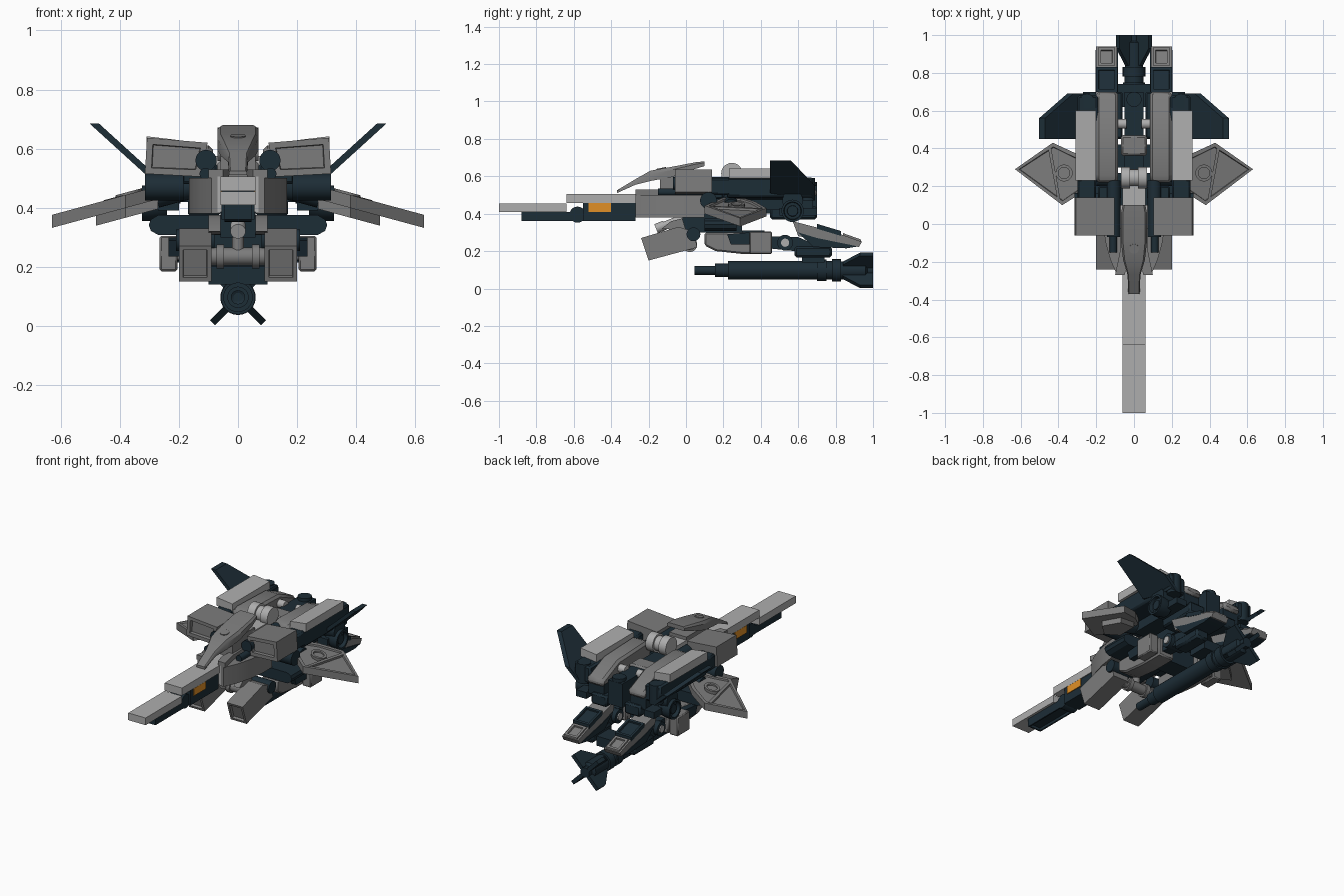
import bpy, bmesh, math
from mathutils import Vector, Matrix

if "Cube" in bpy.data.objects:
    bpy.data.objects.remove(bpy.data.objects["Cube"])


def mat(name, c):
    m = bpy.data.materials.new(name)
    m.diffuse_color = (*c, 1)
    m.use_nodes = True
    m.node_tree.nodes["Principled BSDF"].inputs["Base Color"].default_value = m.diffuse_color
    return m


DARK = mat("dark_blue", (0.012, 0.026, 0.037))
ORANGE = mat("orange", (0.75, 0.28, 0.02))
LIGHT = mat("light_grey", (0.42, 0.42, 0.42))
MID = mat("mid_grey", (0.2, 0.2, 0.2))


def finish(name, bm, m=MID, mirror=False, inset=None, bevel=0, fn=None):
    """Optional shear, recessed panel, edge bevel and mirror, then link."""
    if fn:
        for v in bm.verts:
            v.co = fn(v.co.copy())
    bmesh.ops.recalc_face_normals(bm, faces=bm.faces)
    bm.normal_update()
    if inset:
        d, t, depth = inset
        f = max(bm.faces, key=lambda f: f.normal.dot(Vector(d)))
        bmesh.ops.inset_individual(bm, faces=[f], thickness=t, depth=0)
        bmesh.ops.inset_individual(bm, faces=[f], thickness=0.003, depth=-depth)
    for f in bm.faces:
        f.smooth = True
    for e in bm.edges:
        e.smooth = e.calc_face_angle(0) < 0.5
    me = bpy.data.meshes.new(name)
    bm.to_mesh(me)
    bm.free()
    ob = bpy.data.objects.new(name, me)
    bpy.context.collection.objects.link(ob)
    me.materials.append(m)
    if bevel:
        b = ob.modifiers.new("bevel", 'BEVEL')
        b.width, b.segments = bevel, 1
    if mirror:
        ob.modifiers.new("mirror", 'MIRROR')
    return ob


def rings(bm, loops):
    """Skin a list of closed rings and cap both ends."""
    vs = [[bm.verts.new(p) for p in r] for r in loops]
    n = len(vs[0])
    for a, b in zip(vs, vs[1:]):
        for i in range(n):
            bm.faces.new((a[i], a[(i + 1) % n], b[(i + 1) % n], b[i]))
    bm.faces.new(vs[0])
    bm.faces.new(vs[-1])


def prism(name, axis, pts, a, b, m=MID, mirror=False, **k):
    put = {'x': lambda p, t: (t, p[0], p[1]), 'y': lambda p, t: (p[0], t, p[1]),
           'z': lambda p, t: (p[0], p[1], t)}[axis]
    bm = bmesh.new()
    rings(bm, [[put(p, t) for p in pts] for t in (a, b)])
    return finish(name, bm, m, mirror, **k)


def box(name, x, y, z, m=MID, mirror=False, **k):
    return prism(name, 'z', [(x[0], y[0]), (x[1], y[0]), (x[1], y[1]), (x[0], y[1])],
                 z[0], z[1], m, mirror, **k)


def lathe(name, p, axis, prof, m=MID, mirror=False, n=20, **k):
    """Turned part: prof is (distance along axis, radius)."""
    q = Vector(axis).to_track_quat('Z', 'Y')
    bm = bmesh.new()
    rings(bm, [[Vector(p) + q @ Vector((r * math.cos(i * math.tau / n), r * math.sin(i * math.tau / n), t))
                for i in range(n)] for t, r in prof])
    return finish(name, bm, m, mirror, **k)


def rod(name, p, axis, length, r, m=MID, mirror=False, **k):
    return lathe(name, p, axis, [(-length / 2, r), (length / 2, r)], m, mirror, **k)


def loft(name, secs, m=MID, **k):
    """Chamfered hull from (y, half width, bottom, top) sections."""
    bm = bmesh.new()
    rings(bm, [[(-w, y, b), (w, y, b), (w, y, b + .7 * (t - b)), (.85 * w, y, t), (-.85 * w, y, t),
                (-w, y, b + .7 * (t - b))] for y, w, b, t in secs])
    return finish(name, bm, m, **k)


# nose blade
box("nose_tip", (-.06, .06), (-1, -.64), (.41, .455), LIGHT)
box("nose_top", (-.06, .06), (-.64, -.27), (.457, .505), LIGHT)
box("nose_tip_underside", (-.045, .045), (-.88, -.55), (.36, .41), DARK, inset=((0, 0, -1), .012, .015))
rod("nose_hinge", (0, -.58, .395), (1, 0, 0), .09, .043, DARK)
box("nose_block", (-.055, .055), (-.55, -.27), (.36, .457), DARK)
box("nose_light", (-.06, .06), (-.52, -.40), (.41, .456), ORANGE)

# central body and cheek panels
box("body_core", (-.07, .07), (-.27, .1), (.385, .505), LIGHT)
prism("cheek_panel", 'z', [(.06, -.27), (.09, -.27), (.125, -.19), (.15, -.1), (.165, 0), (.165, .1), (.06, .1)],
      .38, .5, MID, True)
box("spine", (-.05, .05), (.05, .7), (.40, .55), DARK)
box("body_underside", (-.06, .06), (-.02, .3), (.3, .4), DARK)
rod("spine_cap", (0, .66, .555), (0, 0, 1), .03, .04, DARK)
box("spine_block", (-.07, .07), (.36, .47), (.45, .56), bevel=.012)
rod("spine_roller", (.062, .53, .55), (1, 0, 0), .045, .025, LIGHT, True)
rod("neck_drum", (.045, .245, .615), (1, 0, 0), .05, .057, LIGHT, True)
rod("neck_axle", (0, .245, .615), (1, 0, 0), .06, .045, LIGHT)
box("neck_bridge", (-.06, .06), (.06, .24), (.5, .59), LIGHT)
rod("cable", (.11, -.02, .515), (0, 1, 0), .26, .02, DARK, True)
box("cable_clamp", (.07, .19), (.13, .2), (.48, .55), DARK, True, bevel=.008)

# beak shaped canopy
loft("canopy", [(-.37, .03, .51, .525), (-.27, .034, .555, .585), (-.19, .058, .575, .63),
                (-.08, .07, .595, .65), (.05, .07, .64, .675), (.10, .06, .655, .68)])
box("canopy_base", (-.06, .06), (-.14, .08), (.5, .61))
prism("canopy_fork", 'z', [(.03, -.2), (.05, -.27), (.1, -.27), (.075, -.15), (.07, -.02), (.045, -.02)],
      .5, .53, MID, True)
rod("canopy_eye", (0, -.13, .635), (0, -.2, 1), .02, .026)

# shoulders
prism("shoulder_block", 'y', [(.125, .505), (.315, .515), (.308, .637), (.103, .62)], -.06, .14, MID, True,
      inset=((0, -1, 0), .03, .02))
rod("shoulder_joint", (.108, .08, .56), (0, 1, 0), .3, .036, DARK, True)
box("shoulder_link", (.2, .3), (.12, .28), (.5, .59), DARK, True, bevel=.01)
rod("side_hub", (.25, .12, .47), (1, 0, 0), .13, .045, DARK, True)

# back panels and rails
tilt = lambda v: v + Vector((0, 0, .12 * (v.x - .31)))
box("back_panel", (.2, .31), (.23, .6), (.59, .642), LIGHT, True, fn=tilt)
box("back_arm", (.19, .3), (.22, .68), (.49, .595), DARK, True, fn=tilt, bevel=.01)
prism("back_rail", 'x', [(.22, .5), (.22, .595), (.26, .61), (.54, .6), (.7, .53), (.7, .49)], .085, .2, MID, True,
      bevel=.014)
box("rail_underside", (.09, .2), (.24, .68), (.42, .5), DARK, True)
box("rear_block", (.06, .17), (.45, .7), (.37, .44), DARK, True, bevel=.01)

# fins and side thrusters
lean = lambda v: Vector((v.x + 1.1 * (v.z - .51), v.y, v.z))
prism("tail_fin", 'x', [(.45, .685), (.56, .685), (.69, .55), (.69, .47), (.45, .51)], .278, .31, DARK, True, fn=lean)
rod("fin_pivot", (.25, .65, .53), (0, 0, 1), .12, .04, DARK, True)
rod("fin_mount", (.25, .57, .47), (1, 0, 0), .11, .055, DARK, True)
lathe("side_thruster", (.24, .57, .415), (1, 0, 0),
      [(0, .05), (.05, .06), (.085, .06), (.085, .048), (.06, .044), (.06, .03), (.075, .028)], DARK, True)
box("thruster_bracket", (.2, .27), (.5, .7), (.39, .43), DARK, True)

# shield wings sloping down and outward
slope = lambda v: v + Vector((0, 0, .524 - .27 * v.x))
prism("side_wing", 'z', [(.63, .29), (.43, .43), (.3, .37), (.22, .3), (.22, .2), (.3, .15), (.38, .1)],
      -.022, .022, MID, True, fn=slope, inset=((0, 0, 1), .022, .01))
prism("wing_rib", 'z', [(.44, .41), (.455, .4), (.405, .13), (.39, .13)], .005, .024, MID, True, fn=slope)
lathe("wing_disc", (.37, .27, 0), (0, 0, 1), [(-.045, .04), (.03, .045), (.03, .03), (.02, .03)], MID, True, fn=slope)
prism("wing_underplate", 'z', [(.48, .29), (.4, .36), (.27, .32), (.27, .2), (.38, .19)], -.055, -.02, MID, True,
      fn=slope)
rod("wing_mount", (.2, .24, .46), (1, 0, -.27), .16, .04, DARK, True)

# hip bars
prism("hip_bar", 'y', [(.05, .375), (.27, .375), (.295, .36), (.302, .342), (.295, .322), (.27, .308), (.05, .308)],
      .1, .27, DARK, True)
rod("waist_post", (0, .02, .29), (0, 0, 1), .14, .02)
rod("waist_axle", (0, .02, .235), (1, 0, 0), .2, .03)
rod("waist_collar", (.06, .02, .235), (1, 0, 0), .025, .04, MID, True)
lathe("waist_nozzle", (0, -.16, .32), (0, 1, .4), [(0, .026), (.05, .026), (.05, .02), (.17, .02)], LIGHT)

# front feet
prism("front_foot", 'x', [(-.24, .27), (-.04, .33), (.04, .305), (.06, .22), (-.2, .15)], .09, .2, MID, True,
      inset=((0, -1, 0), .02, .015))
rod("front_foot_joint", (.145, .04, .29), (1, 0, 0), .13, .037, DARK, True)
prism("thigh_guard", 'x', [(-.13, .32), (-.08, .36), (-.02, .375), (0, .31)], .06, .1, MID, True)

# lower legs
prism("lower_leg", 'x', [(.1, .23), (.16, .2), (.3, .185), (.46, .185), (.46, .3), (.1, .3)], .09, .2, MID, True,
      bevel=.008)
box("leg_side_plate", (.205, .265), (.34, .46), (.185, .305), MID, True, bevel=.006)
prism("leg_side_panel", 'x', [(.22, .29), (.24, .235), (.34, .235), (.34, .3)], .19, .235, DARK, True)
box("leg_crossmember", (-.09, .09), (.3, .42), (.2, .31), DARK)
rod("knee", (.145, .53, .245), (1, 0, 0), .11, .042, DARK, True)
rod("knee_pin", (.145, .53, .245), (1, 0, 0), .125, .022, LIGHT, True)
prism("knee_link", 'x', [(.42, .28), (.6, .275), (.68, .24), (.68, .19), (.44, .215)], .115, .175, DARK, True)

# rear feet
prism("rear_foot_shell", 'x', [(.57, .36), (.8, .3), (.94, .25), (.925, .222), (.8, .245), (.6, .28)], .09, .2, MID,
      True)
box("rear_foot_panel", (.088, .202), (.7, .83), (.01, .036), DARK, True, inset=((0, 0, 1), .02, .01),
    fn=lambda v: v + Vector((0, 0, .31 - .3 * (v.y - .7))))
box("rear_toe_frame", (.1, .19), (.84, .935), (.0, .012), MID, True, inset=((0, 0, 1), .02, .01),
    fn=lambda v: v + Vector((0, 0, .284 - .357 * (v.y - .84))))
prism("rear_foot_sole", 'x', [(.6, .3), (.7, .27), (.92, .225), (.86, .215), (.68, .222)], .086, .204, DARK, True)
box("rear_ankle", (.1, .19), (.58, .78), (.165, .225), DARK, True, bevel=.012)

# underslung cannon with four stabilisers
lathe("cannon", (0, 0, .097), (0, 1, 0),
      [(.05, .015), (.045, .024), (.155, .024), (.155, .036), (.225, .036), (.225, .05), (.70, .05), (.70, .058),
       (.75, .058), (.75, .05), (.78, .05), (.78, .06), (.83, .06), (.83, .048), (.96, .048), (.97, .03), (1, .03)],
      DARK, n=24)
for i in range(4):
    rot = Matrix.Rotation(math.pi / 4 + i * math.pi / 2, 3, 'Y')
    prism("cannon_stabiliser_%d" % (i + 1), 'x', [(.84, .03), (.84, .055), (.93, .122), (1, .122), (1, .03)],
          -.012, .012, DARK, fn=lambda v, r=rot: r @ v + Vector((0, 0, .097)))
box("cannon_hanger", (-.1, .1), (.62, .74), (.14, .2), DARK)
